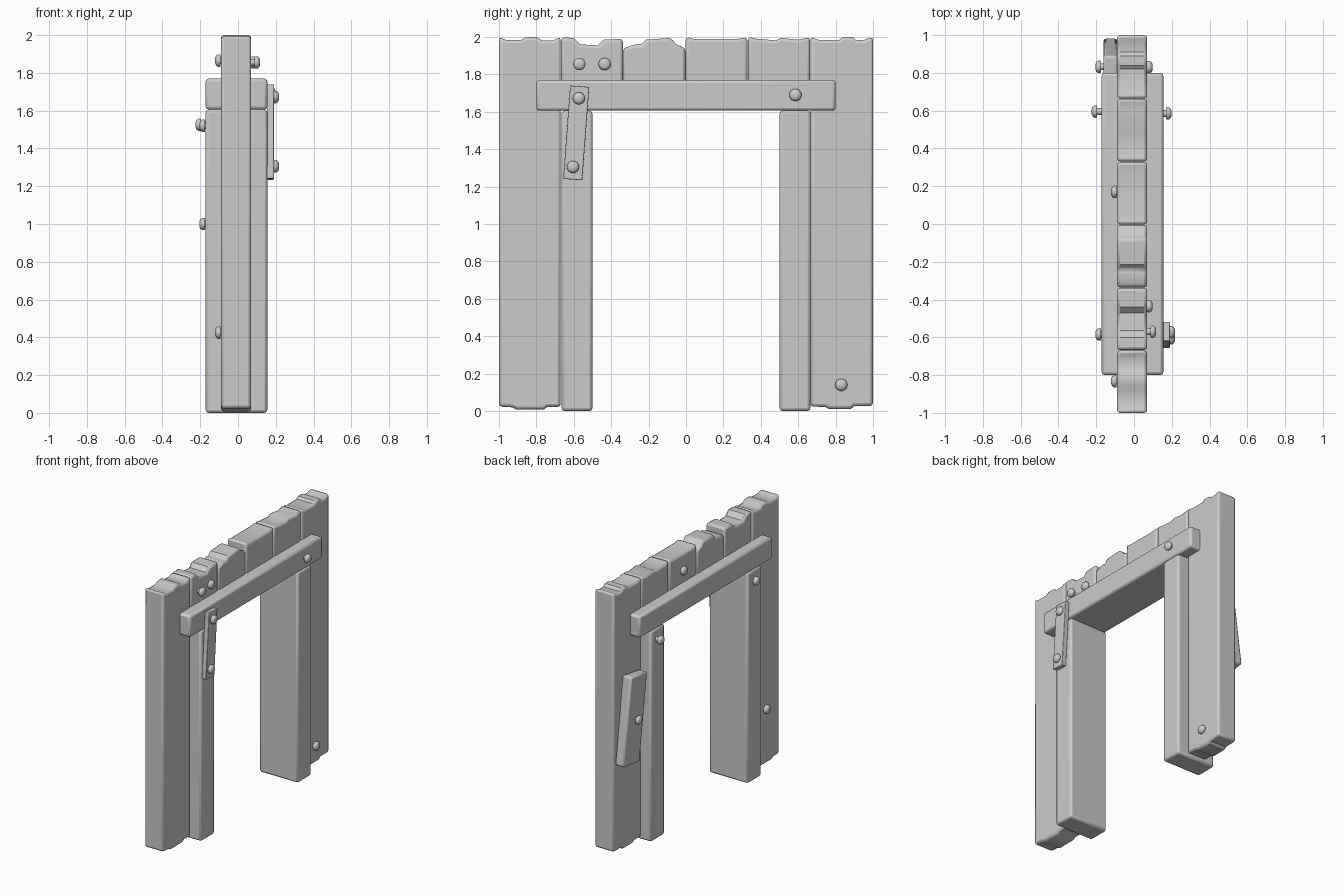
import bpy, bmesh
from math import radians, cos, sin, tau
from mathutils import Matrix

if "Cube" in bpy.data.objects:
    bpy.data.objects.remove(bpy.data.objects["Cube"])


def finish(name, bm, bevel=0.0, segments=2):
    bmesh.ops.recalc_face_normals(bm, faces=bm.faces)
    me = bpy.data.meshes.new(name)
    bm.to_mesh(me)
    bm.free()
    ob = bpy.data.objects.new(name, me)
    bpy.context.collection.objects.link(ob)
    if bevel:
        m = ob.modifiers.new("rounded_edges", 'BEVEL')
        m.width, m.segments = bevel, segments
        m.limit_method, m.angle_limit = 'ANGLE', radians(55)
        m.use_clamp_overlap = False
    bpy.ops.object.select_all(action='DESELECT')
    bpy.context.view_layer.objects.active = ob
    ob.select_set(True)
    bpy.ops.object.shade_smooth_by_angle(angle=radians(35))
    return ob


def plank(name, top, bottom, x0=-0.09, x1=0.07):
    """Extrude a (y, z) outline, chipped along top and bottom, through x."""
    bm = bmesh.new()
    outline = bottom + top[::-1]
    face = bm.faces.new([bm.verts.new((x0, y, z)) for y, z in outline])
    ext = bmesh.ops.extrude_face_region(bm, geom=[face])
    verts = [v for v in ext['geom'] if isinstance(v, bmesh.types.BMVert)]
    bmesh.ops.translate(bm, verts=verts, vec=(x1 - x0, 0, 0))
    return finish(name, bm, 0.016)


def box(name, centre, size, tilt=0, bevel=0.016):
    bm = bmesh.new()
    bmesh.ops.create_cube(bm, size=1, matrix=Matrix.Diagonal((*size, 1)))
    ob = finish(name, bm, bevel)
    ob.location = centre
    ob.rotation_euler.x = radians(tilt)
    return ob


def bolt(name, x, y, z):
    """Domed head on a stem; x is the outermost point, its sign the side."""
    side, n = (1 if x > 0 else -1), 16
    bm = bmesh.new()
    rings = []
    for r, h in [(.018, -.08), (.018, -.03), (.03, -.03), (.033, -.025),
                 (.033, -.016), (.026, -.006), (.014, -.001)]:
        rings.append([bm.verts.new((x + side * h, y + r * cos(tau * i / n),
                                    z + r * sin(tau * i / n))) for i in range(n)])
    for a, b in zip(rings, rings[1:]):
        for i in range(n):
            j = (i + 1) % n
            bm.faces.new((a[i], a[j], b[j], b[i]))
    bm.faces.new(rings[0])
    bm.faces.new(rings[-1])
    return finish(name, bm)


# Full height outer planks
plank("outer_plank_left",
      [(-1, 2), (-.965, 1.985), (-.88, 1.985), (-.85, 2), (-.8, 2),
       (-.77, 1.982), (-.71, 1.982), (-.67, 2)],
      [(-1, .024), (-.93, .02), (-.905, .008), (-.76, .008), (-.74, .022), (-.67, .022)])
plank("outer_plank_right",
      [(.665, 2), (.71, 1.985), (.82, 1.985), (.84, 2), (.89, 2),
       (.91, 1.982), (.955, 1.985), (1, 2)],
      [(.665, .024), (.745, .022), (.765, .01), (.88, .01), (.9, .026), (1, .028)])

# Short chipped planks over the opening
short_tops = [
    [(-.667, 1.997), (-.6, 1.995), (-.565, 1.96), (-.47, 1.955), (-.44, 1.985), (-.338, 1.99)],
    [(-.336, 1.94), (-.265, 1.962), (-.24, 1.957), (-.215, 1.985), (-.08, 1.995),
     (-.055, 1.962), (-.004, 1.94)],
    [(-.002, 2), (.04, 1.99), (.28, 1.99), (.328, 1.998)],
    [(.332, 2), (.38, 1.99), (.48, 1.982), (.51, 1.995), (.6, 1.985), (.663, 1.998)],
]
for i, top in enumerate(short_tops):
    plank(f"short_plank_{i + 1}", top, [(top[0][0], 1.64), (top[-1][0], 1.64)])

# Inner posts and the cross beam
for side, label in ((-1, "left"), (1, "right")):
    box(f"inner_post_{label}", (-.008, side * .583, .803), (.326, .165, 1.606))
box("cross_beam", (-.008, 0, 1.688), (.326, 1.6, .165))

# Tilted metal plate and repair board
box("metal_plate", (.172, -.587, 1.487), (.036, .102, .5), -4.3, .004)
box("repair_board", (-.125, .838, 1.0), (.075, .2, .66), 8, .014)

# Bolts
bolts = [(-.225, .595, 1.525), (-.205, -.585, 1.52), (-.205, .832, 1.0),
         (-.122, .17, 1.865), (-.122, -.832, .425),
         (.1, .83, .14), (.2, .585, 1.69), (.1, -.435, 1.855), (.118, -.57, 1.855),
         (.218, -.573, 1.672), (.218, -.604, 1.305)]
for i, p in enumerate(bolts):
    bolt(f"bolt_{i + 1}", *p)
